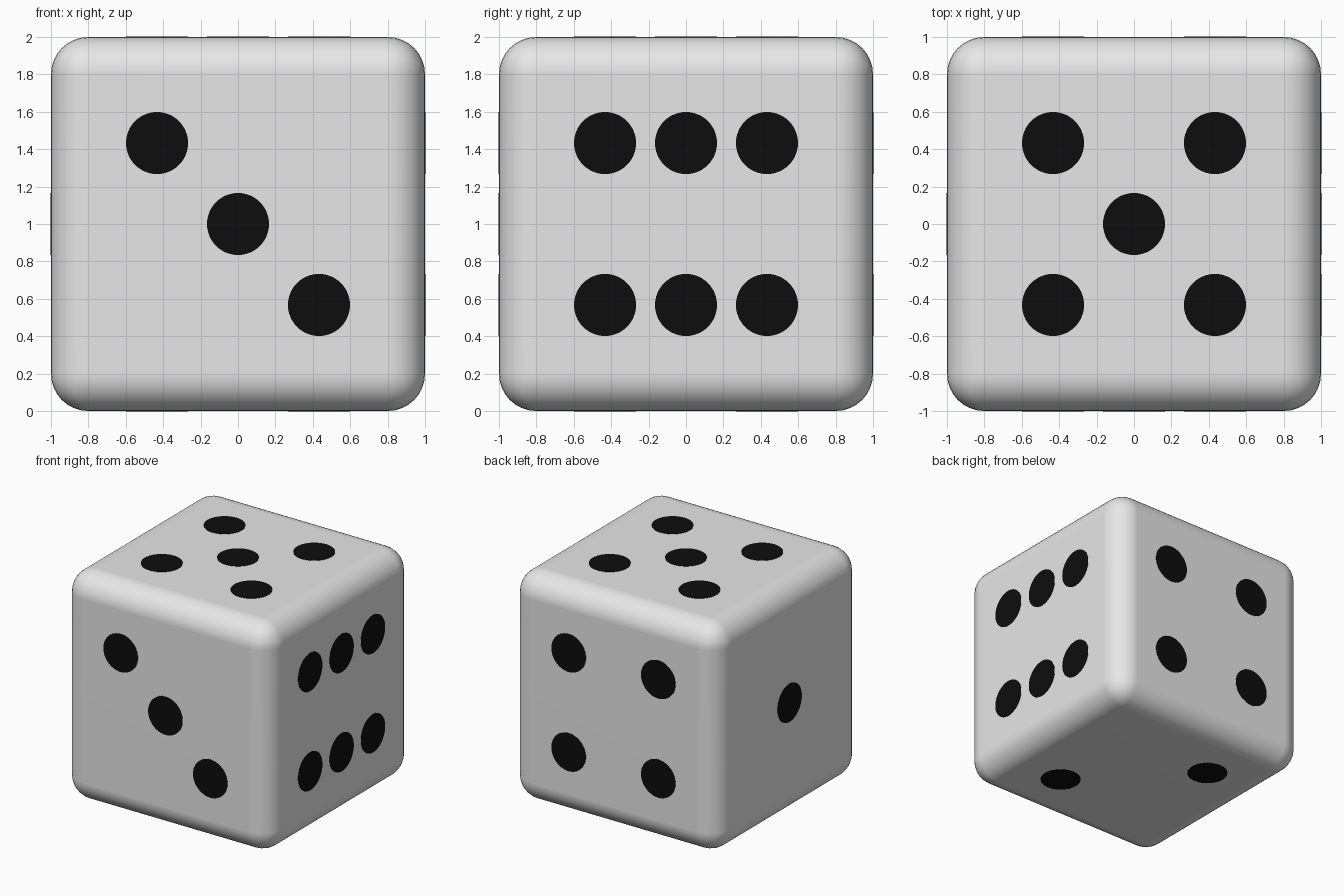
import bpy, bmesh
from mathutils import Matrix, Vector

if "Cube" in bpy.data.objects:
    bpy.data.objects.remove(bpy.data.objects["Cube"])

def material(name, col):
    m = bpy.data.materials.new(name)
    m.diffuse_color = (*col, 1)
    m.use_nodes = True
    m.node_tree.nodes["Principled BSDF"].inputs["Base Color"].default_value = m.diffuse_color
    return m

white = material("off_white", (0.8, 0.8, 0.8))
black = material("black", (0.004, 0.004, 0.004))

def make_object(name, bm, mat):
    me = bpy.data.meshes.new(name)
    bm.to_mesh(me)
    bm.free()
    me.materials.append(mat)
    ob = bpy.data.objects.new(name, me)
    bpy.context.collection.objects.link(ob)
    return ob

# Rounded cube body
bm = bmesh.new()
bmesh.ops.create_cube(bm, size=2, matrix=Matrix.Translation((0, 0, 1)))
bmesh.ops.bevel(bm, geom=bm.edges[:], offset=0.2, offset_type='OFFSET',
                segments=8, profile=0.5, affect='EDGES')
for f in bm.faces:
    f.smooth = True
body = make_object("die_body", bm, white)
wn = body.modifiers.new("face_normals", 'WEIGHTED_NORMAL')
wn.keep_sharp = True

# Pips: thin discs on each side, laid out in (right, up) face coordinates
P, R, LIFT = 0.433, 0.166, 0.003
corners = [(-P, P), (P, P), (-P, -P), (P, -P)]
X, Y, Z = Vector((1, 0, 0)), Vector((0, 1, 0)), Vector((0, 0, 1))
sides = {
    "front_three": (X, Z, [(-P, P), (0, 0), (P, -P)]),
    "right_six": (Y, Z, [(a, b) for a in (-P, 0, P) for b in (-P, P)]),
    "top_five": (X, Y, corners + [(0, 0)]),
    "back_four": (-X, Z, corners),
    "left_one": (-Y, Z, [(0, 0)]),
    "bottom_two": (X, -Y, [(P, P), (-P, -P)]),
}
for name, (u, v, spots) in sides.items():
    n = u.cross(v)
    bm = bmesh.new()
    for a, b in spots:
        c = Z + n + u * a + v * b
        m = Matrix((u, v, n)).transposed().to_4x4()
        m.translation = c
        bmesh.ops.create_cone(bm, cap_ends=True, segments=48, radius1=R,
                              radius2=R, depth=2 * LIFT, matrix=m)
    make_object("pips_" + name, bm, black)
